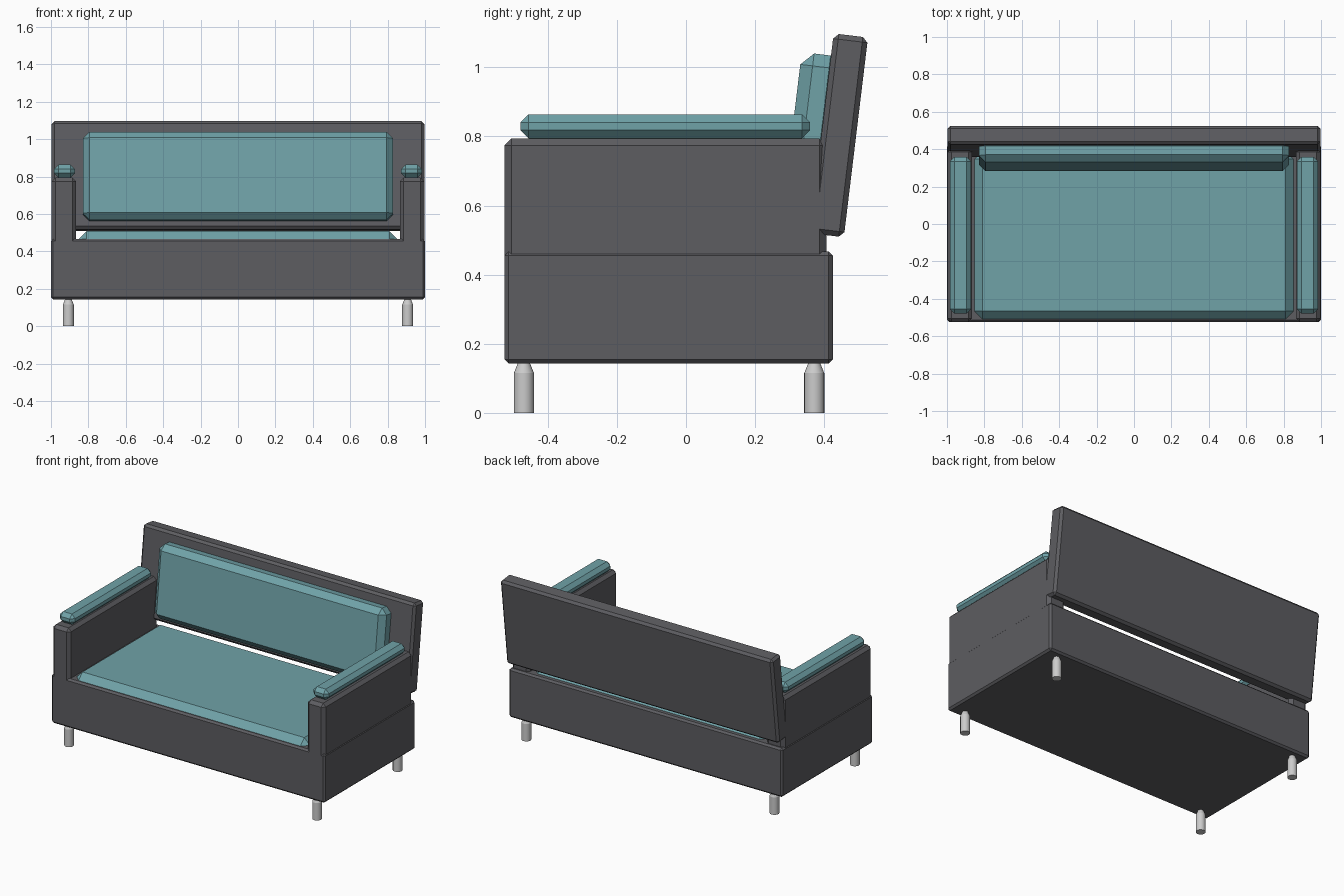
import bpy, bmesh, math
from mathutils import Matrix, Vector

if "Cube" in bpy.data.objects:
    bpy.data.objects.remove(bpy.data.objects["Cube"])


def material(name, color):
    m = bpy.data.materials.new(name)
    m.diffuse_color = (*color, 1)
    m.use_nodes = True
    m.node_tree.nodes["Principled BSDF"].inputs["Base Color"].default_value = m.diffuse_color
    return m


FABRIC = material("dark_grey_fabric", (0.11, 0.11, 0.12))
TEAL = material("teal_fabric", (0.16, 0.36, 0.39))
TILT = math.radians(-6.9)


def add_object(name, bm, mat=None):
    bmesh.ops.recalc_face_normals(bm, faces=bm.faces)
    mesh = bpy.data.meshes.new(name)
    bm.to_mesh(mesh)
    bm.free()
    if mat:
        mesh.materials.append(mat)
    ob = bpy.data.objects.new(name, mesh)
    bpy.context.collection.objects.link(ob)
    return ob


def chamfer_box(name, center, size, bevel, mat, tilt=0.0):
    """Box with a single flat chamfer on every edge, optionally leaned back."""
    bm = bmesh.new()
    bmesh.ops.create_cube(bm, size=1)
    bmesh.ops.scale(bm, vec=Vector(size), verts=bm.verts)
    bmesh.ops.bevel(bm, geom=bm.edges[:], offset=bevel, segments=1,
                    profile=0.5, affect='EDGES')
    ob = add_object(name, bm, mat)
    ob.location = center
    ob.rotation_euler.x = tilt
    return ob


def leg(name, x, y, sides=24):
    """Round foot, tapered where it meets the base."""
    bm = bmesh.new()
    rings = []
    for r, z in [(0.029, 0), (0.029, 0.115), (0.017, 0.145)]:
        rings.append([bm.verts.new((r * math.cos(2 * math.pi * i / sides),
                                    r * math.sin(2 * math.pi * i / sides), z))
                      for i in range(sides)])
    for a, b in zip(rings, rings[1:]):
        for i in range(sides):
            j = (i + 1) % sides
            f = bm.faces.new((a[i], a[j], b[j], b[i]))
            f.smooth = True
    bm.faces.new(rings[0])
    bm.faces.new(rings[-1])
    # Keep the rims crisp
    for e in bm.edges:
        if abs(e.verts[0].co.z - e.verts[1].co.z) < 1e-5:
            e.smooth = False
    ob = add_object(name, bm)
    ob.location = (x, y, 0)


# Base and seat
chamfer_box("base", (0, -0.05, 0.305), (2.0, 0.95, 0.324), 0.012, FABRIC)
chamfer_box("seat_cushion", (0, -0.059, 0.448), (1.706, 0.898, 0.12), 0.042, TEAL)

# Backrest and its cushion
chamfer_box("backrest", (0, 0.442, 0.803), (1.992, 0.1, 0.582), 0.015, FABRIC, TILT)
chamfer_box("back_cushion", (0, 0.366, 0.801), (1.66, 0.12, 0.475), 0.036, TEAL, TILT)

# Arms, arm pads and legs on both sides
for side, s in (("left", -1), ("right", 1)):
    chamfer_box(side + "_arm", (s * 0.931, -0.0595, 0.574), (0.13, 0.931, 0.44), 0.02, FABRIC)
    chamfer_box(side + "_arm_pad", (s * 0.928, -0.06, 0.829), (0.112, 0.838, 0.07), 0.024, TEAL)
    leg(side + "_front_leg", s * 0.907, -0.469)
    leg(side + "_back_leg", s * 0.907, 0.371)
